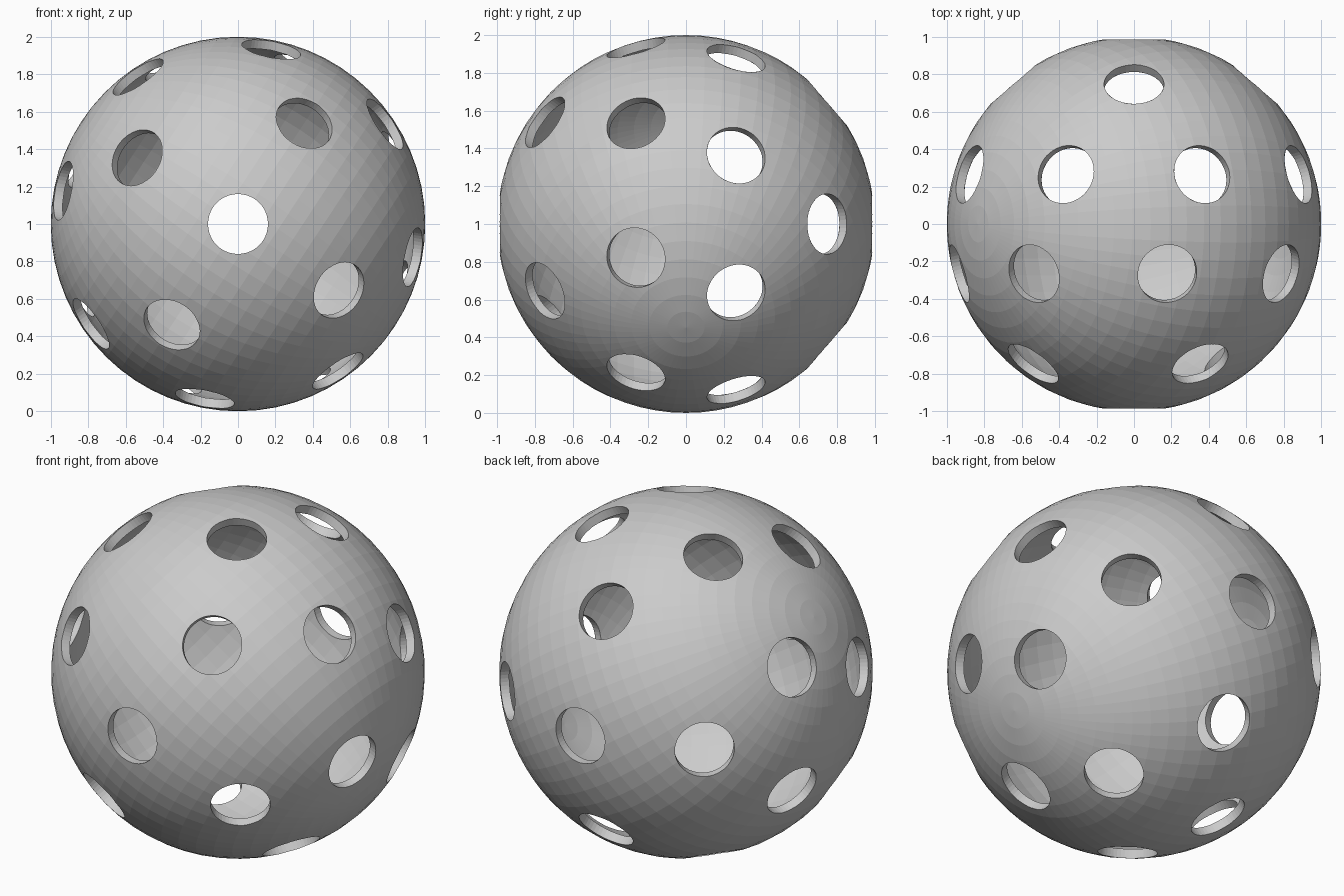
import bpy, bmesh, math
from mathutils import Vector, Matrix

if "Cube" in bpy.data.objects:
    bpy.data.objects.remove(bpy.data.objects["Cube"])

CENTRE = Matrix.Translation((0, 0, 1))
HOLE_R, WALL = 0.16, 0.05
TWIST = 56.7          # front half of the hole pattern is turned about the y axis

grey = bpy.data.materials.new("grey plastic")
grey.diffuse_color = (0.6, 0.6, 0.6, 1)
grey.use_nodes = True
grey.node_tree.nodes["Principled BSDF"].inputs["Base Color"].default_value = grey.diffuse_color


def make_object(name, bm):
    mesh = bpy.data.meshes.new(name)
    bm.to_mesh(mesh)
    bm.free()
    mesh.materials.append(grey)
    obj = bpy.data.objects.new(name, mesh)
    bpy.context.collection.objects.link(obj)
    return obj


def direction(polar, around, side):
    p, a = math.radians(polar), math.radians(around)
    return Vector((math.sin(p) * math.cos(a), side * math.cos(p), math.sin(p) * math.sin(a)))


# Hollow ball: outer sphere plus inward-facing inner sphere
bm = bmesh.new()
tilt = CENTRE @ Matrix.Rotation(math.radians(TWIST - 90 + 156.6 + 0.0), 4, 'Y')
bmesh.ops.create_uvsphere(bm, u_segments=64, v_segments=32, radius=1, matrix=tilt)
outer = set(bm.faces)
bmesh.ops.create_uvsphere(bm, u_segments=64, v_segments=32, radius=1 - WALL, matrix=tilt)
bmesh.ops.reverse_faces(bm, faces=[f for f in bm.faces if f not in outer])
ball = make_object("perforated_ball", bm)

# Hole pattern: one pole hole, a ring of four and a ring of eight on each half
holes = []
for side, turn in ((1, 0), (-1, TWIST)):
    holes.append(direction(0, 0, side))
    holes += [direction(40.8, turn + 90 * i, side) for i in range(4)]
    holes += [direction(74.4, turn + 22.5 + 45 * i, side) for i in range(8)]

# Short radial plugs, cut out of the shell
bm = bmesh.new()
for d in holes:
    place = CENTRE @ Matrix.Translation(d) @ d.to_track_quat('Z', 'Y').to_matrix().to_4x4()
    bmesh.ops.create_cone(bm, cap_ends=True, segments=48, radius1=HOLE_R,
                          radius2=HOLE_R, depth=0.3, matrix=place)
cutter = make_object("hole_cutter", bm)
cutter.hide_render = True

mod = ball.modifiers.new("holes", 'BOOLEAN')
mod.operation = 'DIFFERENCE'
mod.solver = 'EXACT'
mod.object = cutter
bpy.context.view_layer.objects.active = ball
ball.select_set(True)
bpy.ops.object.modifier_apply(modifier=mod.name)
bpy.data.objects.remove(cutter)
